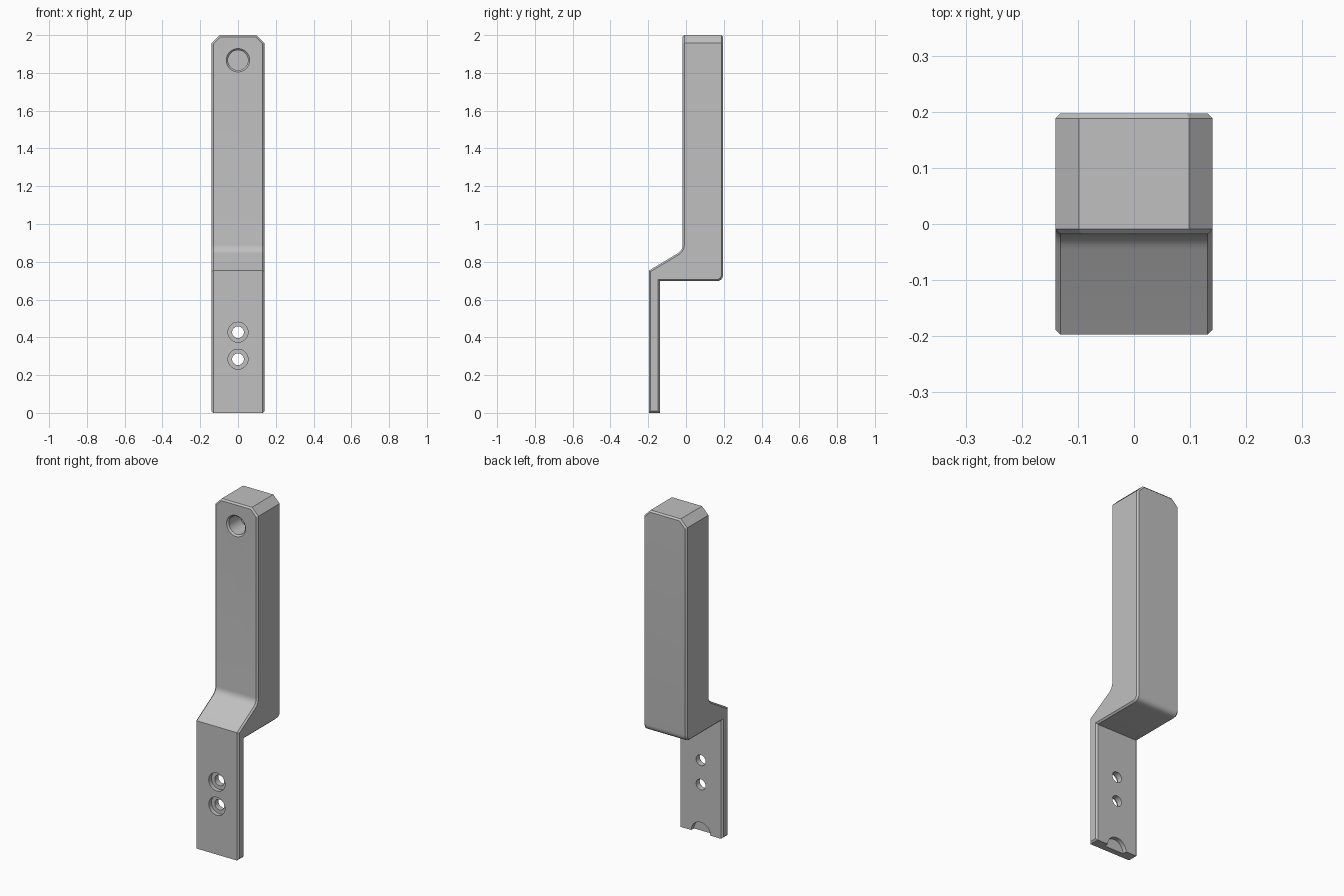
import bpy
import bmesh
from math import cos, sin, pi, radians
from mathutils import Vector

cube = bpy.data.objects.get("Cube")
if cube:
    bpy.data.objects.remove(cube, do_unlink=True)

HALF = 0.14       # half width of the handle
CUT = 0.042       # clipped top corners
EDGE = 0.009      # small chamfer along the outline
FRONT, GRIP_FRONT, PLATE_BACK, BACK = -0.197, -0.018, -0.138, 0.197
TOP, UNDER, LEDGE = 2.0, 0.697, 0.753

grey = bpy.data.materials.new("plain grey")
grey.use_nodes = True
colour = (0.53, 0.53, 0.53, 1)
grey.diffuse_color = colour
grey.node_tree.nodes["Principled BSDF"].inputs["Base Color"].default_value = colour


def blend(a, corner, b, steps=6):
    """Rounded corner from a to b in the side profile."""
    a, corner, b = Vector(a), Vector(corner), Vector(b)
    ts = [i / steps for i in range(steps + 1)]
    return [a * (1 - t) ** 2 + corner * 2 * t * (1 - t) + b * t * t for t in ts]


def make_object(name, bm):
    bmesh.ops.recalc_face_normals(bm, faces=bm.faces[:])
    mesh = bpy.data.meshes.new(name)
    bm.to_mesh(mesh)
    bm.free()
    mesh.materials.append(grey)
    obj = bpy.data.objects.new(name, mesh)
    bpy.context.collection.objects.link(obj)
    return obj


def make_bore(name, z, profile, sides=40):
    """Turned cutter along y from (y, radius) pairs."""
    bm = bmesh.new()
    rings = []
    for y, r in profile:
        angles = [2 * pi * i / sides for i in range(sides)]
        rings.append([bm.verts.new((r * cos(a), y, z + r * sin(a))) for a in angles])
    for lower, upper in zip(rings, rings[1:]):
        for i in range(sides):
            j = (i + 1) % sides
            bm.faces.new((lower[i], lower[j], upper[j], upper[i]))
    bm.faces.new(rings[0])
    bm.faces.new(rings[-1])
    cutter = make_object(name, bm)
    cutter.hide_render = True
    return cutter


# Side profile of the cranked handle, drawn in (y, z)
profile = [(FRONT, 0), (PLATE_BACK, 0), (PLATE_BACK, UNDER)]
profile += blend((BACK - 0.04, UNDER), (BACK, UNDER), (BACK, UNDER + 0.04))
profile += [(BACK, TOP), (GRIP_FRONT, TOP)]
profile += blend((GRIP_FRONT, 0.89), (GRIP_FRONT, 0.86), (-0.045, 0.844))
profile += [(FRONT, LEDGE)]

bm = bmesh.new()
face = bm.faces.new([bm.verts.new((-HALF, y, z)) for y, z in profile])
extruded = bmesh.ops.extrude_face_region(bm, geom=[face], use_keep_orig=True)
bmesh.ops.translate(bm, vec=(2 * HALF, 0, 0),
                    verts=[v for v in extruded["geom"] if isinstance(v, bmesh.types.BMVert)])
bmesh.ops.recalc_face_normals(bm, faces=bm.faces[:])

# Clipped top corners
for side in (-1, 1):
    cut = bmesh.ops.bisect_plane(bm, geom=bm.verts[:] + bm.edges[:] + bm.faces[:],
                                 plane_co=(side * HALF, 0, TOP - CUT),
                                 plane_no=(side, 0, 1), clear_outer=True)
    rim = [e for e in cut["geom_cut"] if isinstance(e, bmesh.types.BMEdge)]
    bmesh.ops.holes_fill(bm, edges=rim, sides=0)
bmesh.ops.recalc_face_normals(bm, faces=bm.faces[:])

# Chamfer running round the outline of both sides and over the top
bm.normal_update()
outline = []
for e in bm.edges:
    a, b = (v.co for v in e.verts)
    on_side = abs(a.x) > HALF - 1e-4 and abs(a.x - b.x) < 1e-4
    over_top = min(a.z, b.z) > TOP - CUT - 1e-3 and abs(a.y - b.y) < 1e-4
    top_clip_crease = min(a.z, b.z) > TOP - CUT - 1e-3 and abs(a.y - b.y) > 1e-4
    if (on_side or over_top) and not top_clip_crease:
        outline.append(e)
bmesh.ops.bevel(bm, geom=outline, offset=EDGE, offset_type='OFFSET',
                segments=1, profile=0.5, affect='EDGES', clamp_overlap=True)
handle = make_object("handle", bm)

# Hanging hole, two counterbored screw holes and the notch behind the plate foot
cutters = [
    make_bore("hanging_hole_cutter", 1.867, [(GRIP_FRONT - 0.02, 0.062), (GRIP_FRONT, 0.062),
                                             (GRIP_FRONT + 0.009, 0.053), (0.1, 0.053)]),
    make_bore("foot_notch_cutter", 0, [(PLATE_BACK - 0.025, 0.062), (PLATE_BACK + 0.02, 0.062)]),
]
for z in (0.284, 0.427):
    cutters.append(make_bore("screw_hole_cutter", z, [
        (FRONT - 0.02, 0.053), (FRONT + 0.025, 0.053),
        (FRONT + 0.025, 0.031), (PLATE_BACK + 0.02, 0.031)]))

bpy.ops.object.select_all(action='DESELECT')
bpy.context.view_layer.objects.active = handle
handle.select_set(True)
for cutter in cutters:
    mod = handle.modifiers.new(cutter.name, 'BOOLEAN')
    mod.operation = 'DIFFERENCE'
    mod.solver = 'EXACT'
    mod.object = cutter
    bpy.ops.object.modifier_apply(modifier=mod.name)
    bpy.data.objects.remove(cutter, do_unlink=True)

bpy.ops.object.shade_smooth_by_angle(angle=radians(28))
